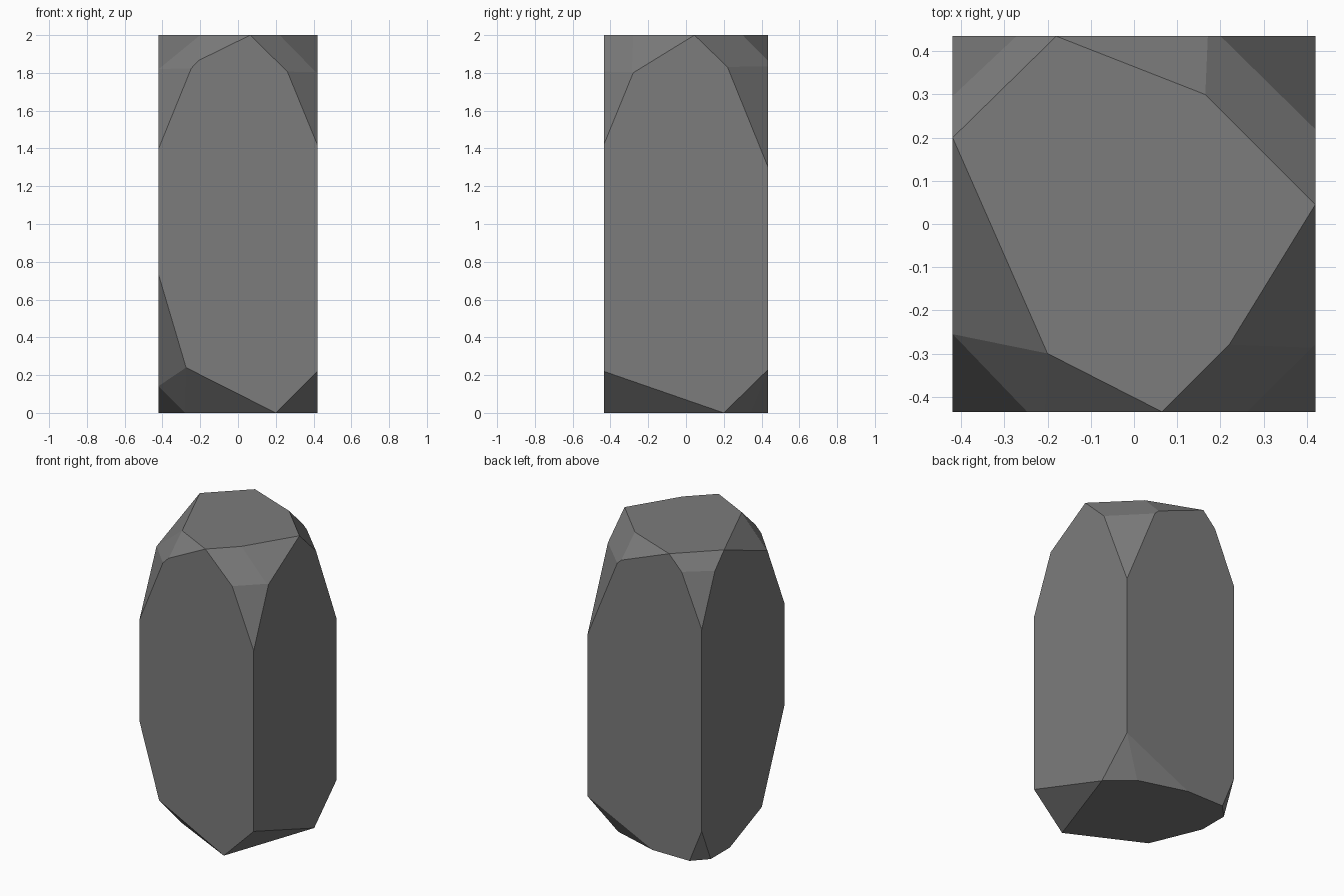
import bpy
import bmesh
from mathutils import Vector

default = bpy.data.objects.get("Cube")
if default:
    bpy.data.objects.remove(default, do_unlink=True)

HALF = Vector((0.42, 0.435, 1.0))

# Facets chipped off each corner of the block: the distances from the corner
# at which the cutting plane meets the three box edges (x, y, z)
TOP_CUTS = {
    "front_left_side": ((-1, -1), [(.244, .257, .6), (.346, .37, .35),
                                   (.279, .635, .251), (.485, .247, .238)]),
    "front_right_side": ((1, -1), [(.238, .237, .58), (.355, .355, .35),
                                   (.295, .48, .295)]),
    "back_right_side": ((1, 1), [(.287, .284, .7), (.39, .39, .377),
                                 (.6, .235, .233)]),
    "back_left_side": ((-1, 1), [(.189, .181, .44), (.24, .235, .25)]),
}
BOTTOM_CUTS = {
    "front_left_side": ((-1, -1), [(.216, .297, .73), (.62, .309, .313),
                                   (.382, .378, .387), (.24, .575, .241)]),
    "front_right_side": ((1, -1), [(.22, .635, .22)]),
    "back_right_side": ((1, 1), [(.268, .235, .23), (.48, .142, .23)]),
    "back_left_side": ((-1, 1), [(.09, .095, .22)]),
}


def flat_material(name, value):
    mat = bpy.data.materials.new(name)
    mat.use_nodes = True
    colour = (value, value, value, 1.0)
    mat.diffuse_color = colour
    shader = next(n for n in mat.node_tree.nodes if n.type == "BSDF_PRINCIPLED")
    shader.inputs["Base Color"].default_value = colour
    return mat


def chip_corner(bm, signs, distances):
    """Slice one corner away with a plane and close the hole with a facet."""
    corner = Vector([s * h for s, h in zip(signs, HALF)])
    normal = Vector([s / d for s, d in zip(signs, distances)]).normalized()
    on_plane = corner.copy()
    on_plane.z -= signs[2] * distances[2]
    geom = bm.verts[:] + bm.edges[:] + bm.faces[:]
    cut = bmesh.ops.bisect_plane(bm, geom=geom, dist=1e-5, plane_co=on_plane,
                                 plane_no=normal, clear_outer=True)
    rim = [e for e in cut["geom_cut"] if isinstance(e, bmesh.types.BMEdge)]
    if rim:
        bmesh.ops.holes_fill(bm, edges=[e for e in rim if e.is_boundary], sides=0)


# Upright block
bm = bmesh.new()
bmesh.ops.create_cube(bm, size=2.0)
bmesh.ops.scale(bm, vec=HALF, verts=bm.verts)

# Chipped corners
for z_sign, cuts in ((1, TOP_CUTS), (-1, BOTTOM_CUTS)):
    for (sx, sy), facets in cuts.values():
        for distances in facets:
            chip_corner(bm, (sx, sy, z_sign), distances)

# Stand the stone on the ground
bmesh.ops.translate(bm, vec=(0, 0, HALF.z), verts=bm.verts)
bmesh.ops.recalc_face_normals(bm, faces=bm.faces)

mesh = bpy.data.meshes.new("standing_stone")
bm.to_mesh(mesh)
bm.free()
mesh.materials.append(flat_material("stone_grey", 0.2))
stone = bpy.data.objects.new("standing_stone", mesh)
bpy.context.collection.objects.link(stone)
